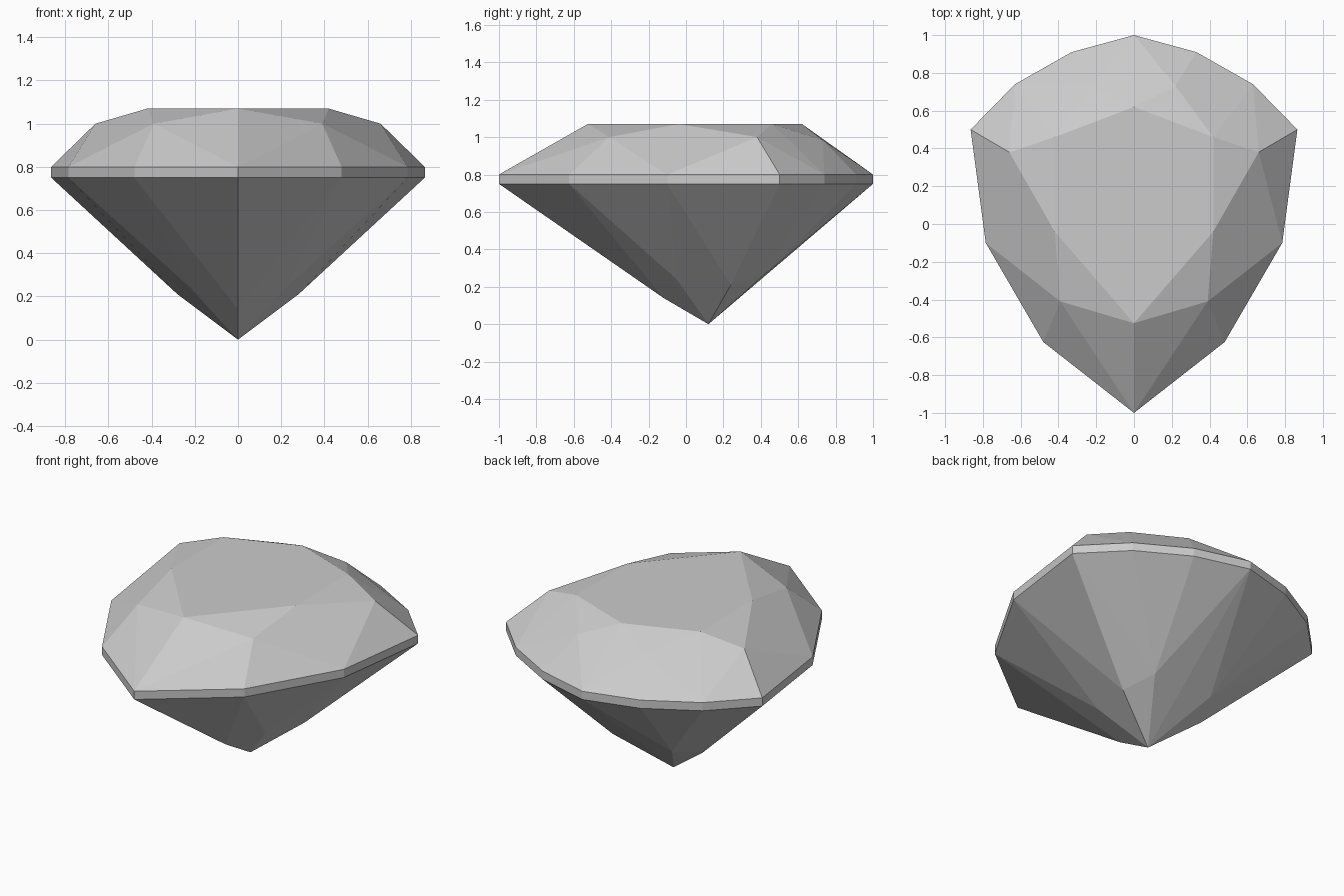
import bpy
import bmesh
import math

cube = bpy.data.objects.get("Cube")
if cube:
    bpy.data.objects.remove(cube, do_unlink=True)

# Single grey stone colour
stone = bpy.data.materials.new("grey_stone")
stone.use_nodes = True
colour = (0.6, 0.6, 0.6, 1)
stone.diffuse_color = colour
stone.node_tree.nodes["Principled BSDF"].inputs["Base Color"].default_value = colour

# Half of each facet ring, from the back to the pointed front
girdle = [(0, 1), (.33, .91), (.63, .74), (.865, .5), (.785, -.1), (.48, -.625), (0, -1)]
table = [(0, .62), (.42, .46), (.42, -.04), (0, -.525)]
star_tips = [(.22, .73, .985), (.66, .38, 1), (.39, -.41, 1)]
pavilion_tips = [(.2, .42, .265), (.28, .24, .21), (.22, -.05, .24), (0, -.12, .14)]
culet = [(0, .12, 0)]


def at_height(outline, z):
    return [(x, y, z) for x, y in outline]


def mirrored(points):
    return points + [(-x, y, z) for x, y, z in points if x > 0]


# Convex faceted stone wrapped around the rings
corners = (at_height(table, 1.07) + star_tips + at_height(girdle, .8)
           + at_height(girdle, .75) + pavilion_tips + culet)
bm = bmesh.new()
for point in mirrored(corners):
    bm.verts.new(point)
hull = bmesh.ops.convex_hull(bm, input=bm.verts[:])
spare = [v for v in set(hull["geom_interior"] + hull["geom_unused"])
         if isinstance(v, bmesh.types.BMVert)]
bmesh.ops.delete(bm, geom=spare, context='VERTS')

# Merge level facets into the flat table and girdle panels
bmesh.ops.dissolve_limit(bm, angle_limit=math.radians(1),
                         verts=bm.verts[:], edges=bm.edges[:])
bmesh.ops.recalc_face_normals(bm, faces=bm.faces[:])

mesh = bpy.data.meshes.new("gemstone")
bm.to_mesh(mesh)
bm.free()
mesh.materials.append(stone)
bpy.context.collection.objects.link(bpy.data.objects.new("gemstone", mesh))
